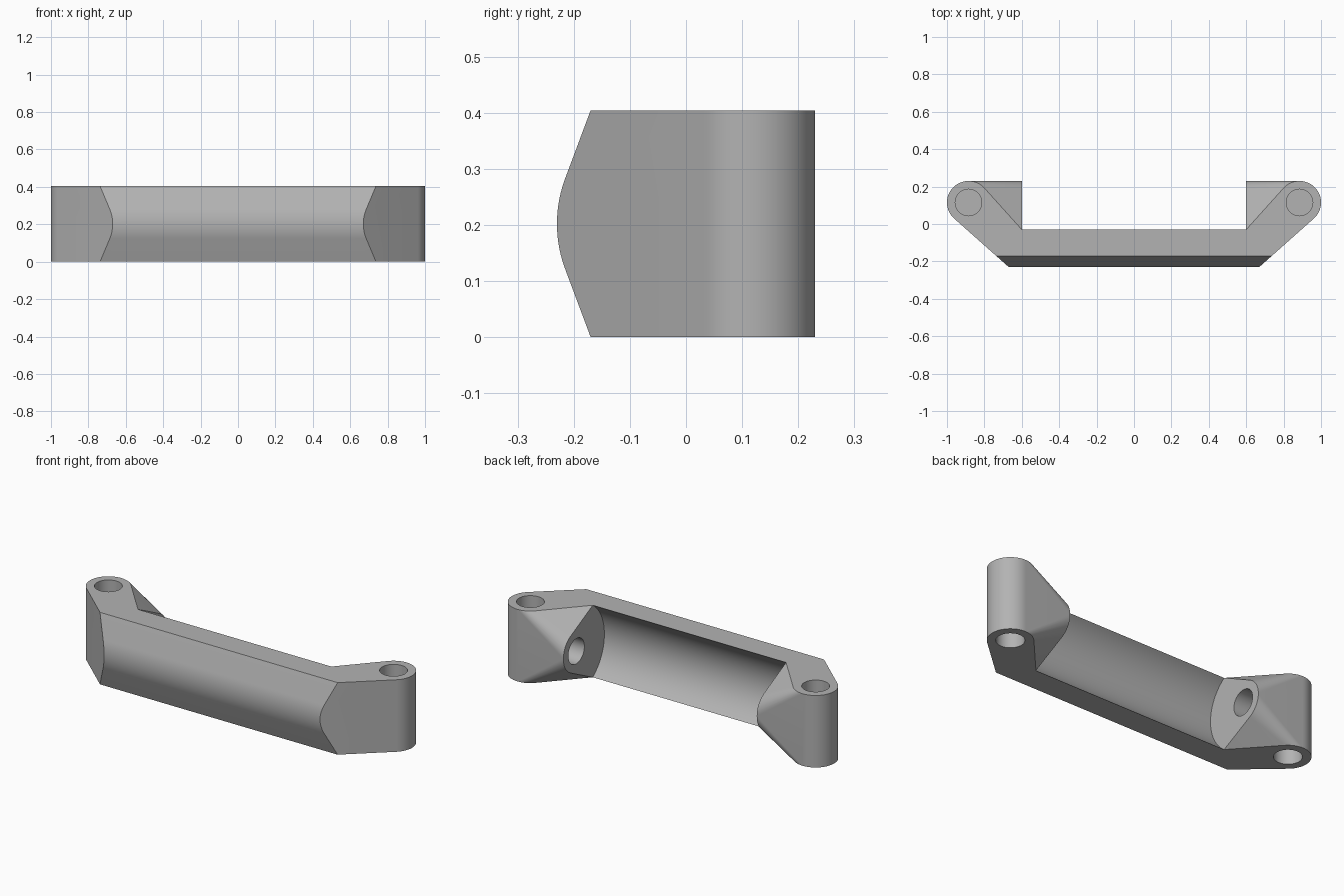
import bpy, bmesh, math
from mathutils import Matrix, Vector

if "Cube" in bpy.data.objects:
    bpy.data.objects.remove(bpy.data.objects["Cube"], do_unlink=True)

H = 0.404                # height
MID = H / 2
LUG_X, AXIS_Y = 0.885, 0.115   # lug centre; the side hole shares AXIS_Y
LUG_R, HOLE_R = 0.115, 0.071
INNER_X = 0.6            # inner face of each lug
FRONT_Y, EDGE_Y, BACK_Y = -0.23, -0.17, -0.03
TIP_X = 0.67             # where the outer slope meets the front ridge


def arc(cx, cy, r, a0, a1, n):
    """Points on an arc, both ends included."""
    return [(cx + r * math.cos(a0 + (a1 - a0) * i / n),
             cy + r * math.sin(a0 + (a1 - a0) * i / n)) for i in range(n + 1)]


def tangent_angle(cx, cy, r, px, py, side):
    """Angle on the circle where a line from the point touches it."""
    d = math.hypot(px - cx, py - cy)
    return math.atan2(py - cy, px - cx) + side * math.acos(r / d)


# Cross-section curves in (y, z): rounded front ridge, hollow back, lug tip
slope = math.radians(19.8)
front = [(EDGE_Y, 0)] + arc(0, MID, -FRONT_Y, math.pi + slope, math.pi - slope, 14) + [(EDGE_Y, H)]
corner = math.atan2(MID, BACK_Y - AXIS_Y)
channel_r = math.hypot(MID, BACK_Y - AXIS_Y)
channel = arc(AXIS_Y, MID, channel_r, corner, 2 * math.pi - corner, 32)
tip_a = tangent_angle(AXIS_Y, MID, LUG_R, BACK_Y, H, -1)
tip = arc(AXIS_Y, MID, LUG_R, tip_a, -tip_a, 20)

# Lug outline in (x, y), tangent to the outer slope and the inner corner
a_out = tangent_angle(LUG_X, AXIS_Y, LUG_R, TIP_X, FRONT_Y, 1)
a_in = tangent_angle(LUG_X, AXIS_Y, LUG_R, INNER_X, BACK_Y, -1) % (2 * math.pi)
lug = arc(LUG_X, AXIS_Y, LUG_R, a_out, a_in, 32)
run = -math.tan(a_out)   # x gained per y along the outer slope

# One lug as the hull of its outline, inner face and front ridge
bm = bmesh.new()
points = [(x, y, z) for x, y in lug for z in (0, H)]
points += [(INNER_X, y, z) for y, z in front + tip]
points += [(INNER_X, BACK_Y, z) for z in (0, H)]
points += [(TIP_X + (y - FRONT_Y) * run, y, z) for y, z in front]
hull = bmesh.ops.convex_hull(bm, input=[bm.verts.new(p) for p in points])
loose = {v for v in hull["geom_interior"] + hull["geom_unused"]
         if isinstance(v, bmesh.types.BMVert)}
bmesh.ops.delete(bm, geom=list(loose), context="VERTS")
bm.normal_update()
inner = [f for f in bm.faces if all(abs(v.co.x - INNER_X) < 1e-4 for v in f.verts)]
bmesh.ops.delete(bm, geom=inner, context="FACES")

# Inner lug face, bounded by the tip and the hollow
bm.faces.new([bm.verts.new((INNER_X, y, z)) for y, z in channel + tip[::-1]])

# Half of the bar
loop = front + channel
rings = [[bm.verts.new((x, y, z)) for y, z in loop] for x in (0, INNER_X)]
for i in range(len(loop)):
    j = (i + 1) % len(loop)
    if loop[i] != loop[j]:
        bm.faces.new((rings[0][i], rings[0][j], rings[1][j], rings[1][i]))
bmesh.ops.remove_doubles(bm, verts=bm.verts, dist=0.0003)

# Mirror the half and weld the middle
copy = bmesh.ops.duplicate(bm, geom=bm.verts[:] + bm.edges[:] + bm.faces[:])["geom"]
for v in copy:
    if isinstance(v, bmesh.types.BMVert):
        v.co.x = -v.co.x
bmesh.ops.remove_doubles(bm, verts=bm.verts, dist=0.0003)
bmesh.ops.dissolve_limit(bm, angle_limit=math.radians(0.3), verts=bm.verts, edges=bm.edges)
bmesh.ops.recalc_face_normals(bm, faces=bm.faces)
mesh = bpy.data.meshes.new("bracket")
bm.to_mesh(mesh)
bm.free()
bracket = bpy.data.objects.new("bracket", mesh)
bpy.context.collection.objects.link(bracket)

# Plain grey
grey = bpy.data.materials.new("plain grey")
grey.use_nodes = True
colour = (0.45, 0.45, 0.45, 1)
grey.diffuse_color = colour
grey.node_tree.nodes["Principled BSDF"].inputs["Base Color"].default_value = colour
mesh.materials.append(grey)

# Blind holes: top and bottom of each lug, and each inner face
cut = bmesh.new()


def drill(mouth, axis, depth):
    turn = Vector(axis).to_track_quat("Z", "Y").to_matrix().to_4x4()
    bmesh.ops.create_cone(cut, cap_ends=True, segments=40, radius1=HOLE_R,
                          radius2=HOLE_R, depth=2 * depth,
                          matrix=Matrix.Translation(mouth) @ turn)


for s in (-1, 1):
    drill((s * LUG_X, AXIS_Y, H), (0, 0, 1), 0.17)
    drill((s * LUG_X, AXIS_Y, 0), (0, 0, 1), 0.17)
    drill((s * INNER_X, AXIS_Y, MID), (1, 0, 0), 0.16)
cut_mesh = bpy.data.meshes.new("hole_cutter")
cut.to_mesh(cut_mesh)
cut.free()
cut_mesh.materials.append(grey)
cutter = bpy.data.objects.new("hole_cutter", cut_mesh)
cutter.hide_render = True
bpy.context.collection.objects.link(cutter)

bpy.ops.object.select_all(action="DESELECT")
bracket.select_set(True)
bpy.context.view_layer.objects.active = bracket
holes = bracket.modifiers.new("holes", "BOOLEAN")
holes.operation = "DIFFERENCE"
holes.solver = "EXACT"
holes.object = cutter
bpy.ops.object.modifier_apply(modifier=holes.name)
bpy.data.objects.remove(cutter, do_unlink=True)
bpy.ops.object.shade_smooth_by_angle(angle=math.radians(25))
